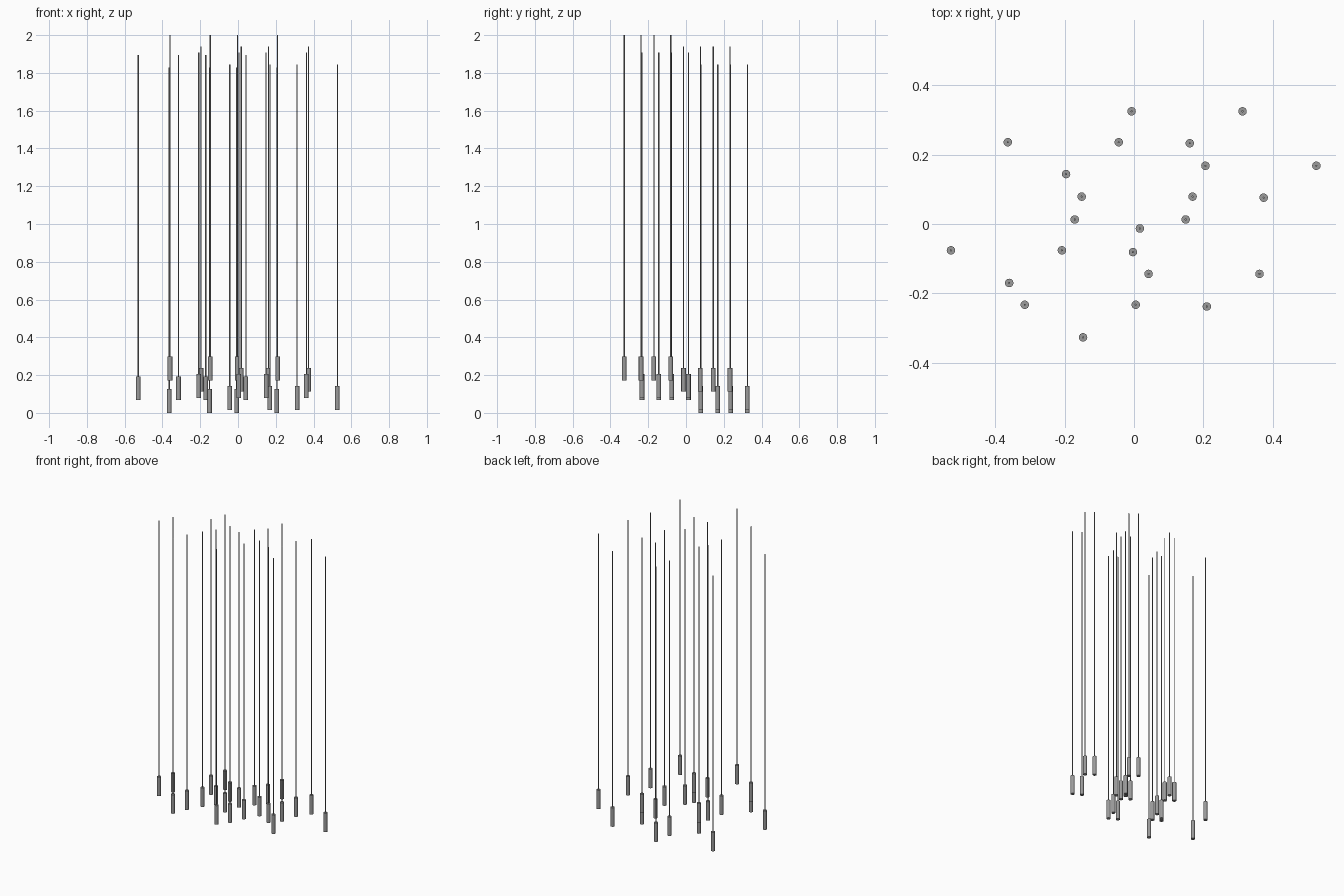
import bpy, math

if "Cube" in bpy.data.objects:
    bpy.data.objects.remove(bpy.data.objects["Cube"])

RADIUS, HEIGHT, TOP = 0.0122, 0.126, 1.828   # lamp radius, lamp height, full drop
CORD = 0.003

grey = bpy.data.materials.new("metal grey")
grey.diffuse_color = (0.33, 0.33, 0.33, 1)
grey.use_nodes = True
grey.node_tree.nodes["Principled BSDF"].inputs["Base Color"].default_value = grey.diffuse_color


def cylinder(name, radius, depth, sides, location):
    bpy.ops.mesh.primitive_cylinder_add(vertices=sides, radius=radius, depth=depth,
                                        location=location)
    obj = bpy.context.object
    obj.name = name
    obj.data.materials.append(grey)
    bpy.ops.object.shade_smooth_by_angle(angle=math.radians(50))
    return obj


def place(source, name, x, y, z):
    copy = source.copy()                     # shares the mesh
    copy.name = name
    copy.location = source.location.copy()
    copy.location.x += x
    copy.location.y += y
    copy.location.z += z
    bpy.context.collection.objects.link(copy)


# One pendant: tube shade and thin cord
parts = [
    cylinder("lamp_shade", RADIUS, HEIGHT, 24, (0, 0, HEIGHT / 2)),
    cylinder("cord", CORD, TOP - HEIGHT, 8, (0, 0, (TOP + HEIGHT) / 2)),
]

# Six pendants hung at staggered heights: x, y, bottom
cluster = [
    (-0.360, -0.170, 0.172),
    (-0.364, 0.236, 0.000),
    (-0.196, 0.144, 0.112),
    (-0.208, -0.076, 0.080),
    (-0.528, -0.076, 0.067),
    (-0.044, 0.236, 0.016),
]

# The cluster repeats on a skewed two by two grid
for i in range(2):
    for j in range(2):
        dx = i * 0.357 + j * 0.213
        dy = i * 0.089 - j * 0.157
        for x, y, z in cluster:
            for part in parts:
                place(part, part.name, x + dx, y + dy, z)

for part in parts:
    bpy.data.objects.remove(part)
